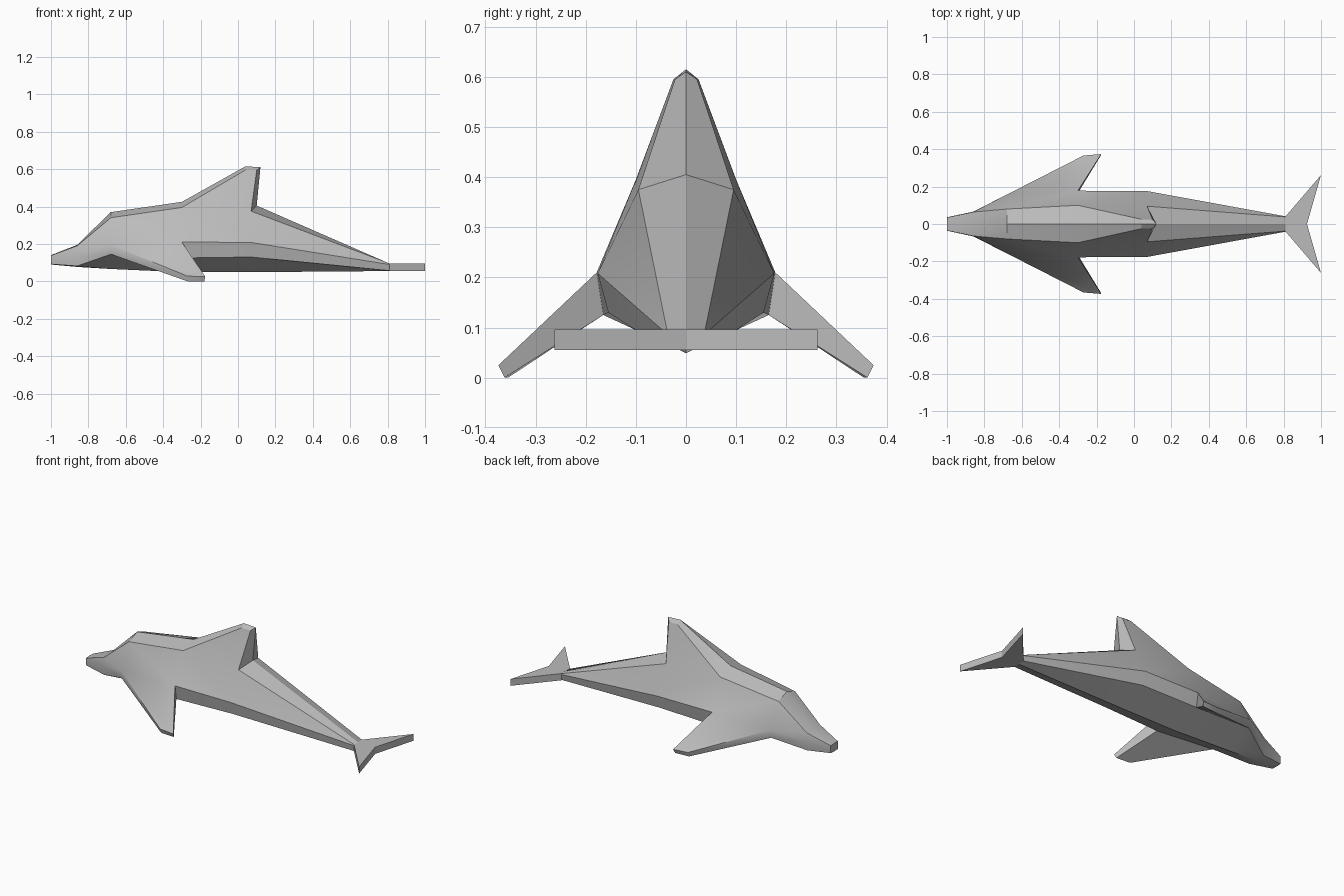
import bpy, bmesh, math

cube = bpy.data.objects.get("Cube")
if cube:
    bpy.data.objects.remove(cube, do_unlink=True)

grey = bpy.data.materials.new("skin_grey")
grey.use_nodes = True
grey.diffuse_color = (0.5, 0.5, 0.5, 1)
grey.node_tree.nodes["Principled BSDF"].inputs["Base Color"].default_value = (0.5, 0.5, 0.5, 1)


def mirrored_object(name, faces):
    """Build faces on both sides of the y = 0 plane and weld them."""
    bm = bmesh.new()
    for side in (1, -1):
        for face in faces:
            bm.faces.new([bm.verts.new((x, y * side, z)) for x, y, z in face])
    bmesh.ops.remove_doubles(bm, verts=bm.verts, dist=0.0005)
    bmesh.ops.recalc_face_normals(bm, faces=bm.faces)
    mesh = bpy.data.meshes.new(name)
    bm.to_mesh(mesh)
    bm.free()
    mesh.materials.append(grey)
    obj = bpy.data.objects.new(name, mesh)
    bpy.context.collection.objects.link(obj)
    bpy.ops.object.select_all(action="DESELECT")
    obj.select_set(True)
    bpy.context.view_layer.objects.active = obj
    bpy.ops.object.shade_smooth_by_angle(angle=math.radians(30))
    return obj


def loft(a, b, closed=False):
    """Quads between two matching rows of points."""
    count = len(a) if closed else len(a) - 1
    return [(a[i], a[(i + 1) % len(a)], b[(i + 1) % len(a)], b[i]) for i in range(count)]


def section(x, top, shoulder, side, low, bottom, ridge=0):
    """Half cross-section; ridge shifts the top point along x."""
    return [(x + ridge, 0, top), (x, *shoulder), (x, *side), (x, *low), (x, 0, bottom)]


snout = section(-1, 0.14, (0.035, 0.138), (0.036, 0.115), (0.033, 0.092), 0.09)
brow = section(-0.86, 0.195, (0.064, 0.19), (0.066, 0.135), (0.06, 0.082), 0.077)
head = section(-0.68, 0.37, (0.08, 0.34), (0.157, 0.195), (0.15, 0.145), 0.066)
chest = section(-0.3, 0.425, (0.1, 0.395), (0.178, 0.21), (0.165, 0.125), 0.049)
waist = section(0.07, 0.405, (0.095, 0.375), (0.176, 0.208), (0.155, 0.13), 0.049, 0.03)
tail = section(0.81, 0.095, (0.038, 0.095), (0.041, 0.09), (0.04, 0.057), 0.055)

# Body strips, leaving holes where the fins grow out
rows = [snout, brow, head, chest, waist, tail]
faces = [snout, tail]
for a, b in zip(rows, rows[1:]):
    strips = loft(a, b)
    if a is head:
        del strips[2]
    if a is chest:
        del strips[0]
    faces += strips

# Flipper
root = [head[2], chest[2], chest[3], head[3]]
tip = [(-0.27, 0.366, 0.028), (-0.175, 0.374, 0.025), (-0.18, 0.362, 0), (-0.27, 0.355, 0)]
faces += loft(root, tip, closed=True) + [tip]

# Dorsal fin
root = [chest[0], chest[1], waist[1], waist[0]]
tip = [(0.04, 0, 0.615), (0.04, 0.025, 0.595), (0.1, 0.022, 0.595), (0.12, 0, 0.61)]
faces += loft(root, tip) + [tip]
mirrored_object("body_with_fins", faces)

# Tail fluke
outline = [(0.81, 0), (0.81, 0.04), (1, 0.262), (0.925, 0)]
lower = [(x, y, 0.055) for x, y in outline]
upper = [(x, y, 0.096) for x, y in outline]
mirrored_object("tail_fluke", loft(lower, upper) + [lower, upper])
